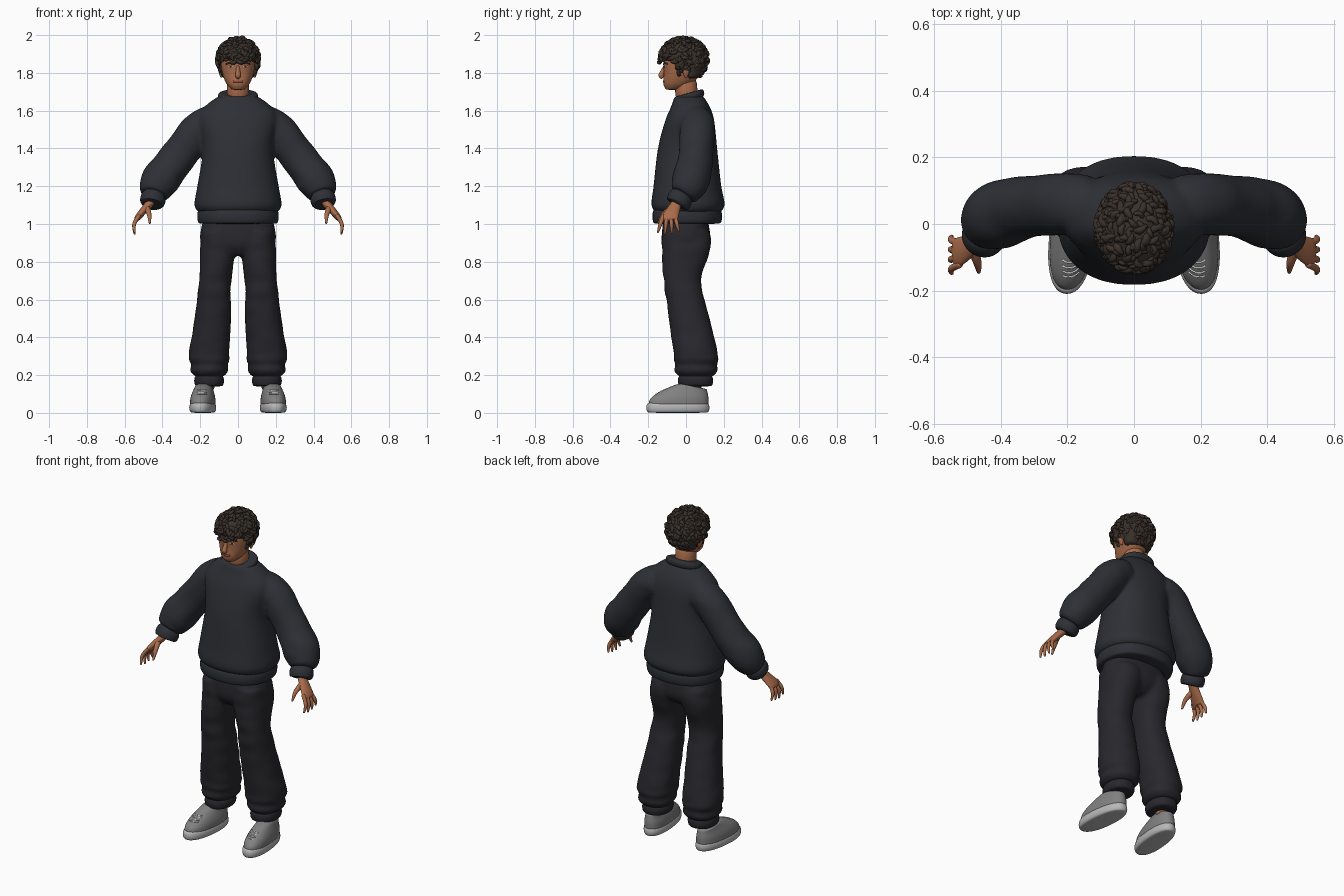
import bpy, bmesh, math, random
from mathutils import Vector, noise

if "Cube" in bpy.data.objects:
    bpy.data.objects.remove(bpy.data.objects["Cube"])
random.seed(4)


def material(name, red, green, blue):
    mat = bpy.data.materials.new(name)
    mat.use_nodes = True
    colour = (red, green, blue, 1)
    mat.diffuse_color = colour
    mat.node_tree.nodes["Principled BSDF"].inputs["Base Color"].default_value = colour
    return mat


def grey(name, value):
    return material(name, value, value, value)


knit = material("charcoal_knit", .027, .029, .036)
cloth = material("dark_cloth", .021, .021, .026)
skin = material("skin", .4, .15, .07)
lip_colour = material("lip", .25, .08, .05)
hair_colour = material("dark_brown_hair", .042, .031, .024)
shoe_grey = grey("shoe_grey", .22)
sole_grey = grey("sole_pale_grey", .48)
white = grey("white", .75)


def flow(rows, steps=4):
    """Smooth curve of number rows through a few key rows."""
    keys = [Vector(row) for row in rows]
    last = len(keys) - 1
    result = []
    for i in range(last):
        start, end = keys[i], keys[i + 1]
        lead = (end - keys[max(i - 1, 0)]) / 2
        tail = (keys[min(i + 2, last)] - start) / 2
        for k in range(steps):
            u = k / steps
            ease = u * u * (3 - 2 * u)
            result.append(start.lerp(end, ease) + lead * (u * (1 - u) ** 2) - tail * (u * u * (1 - u)))
    return result + [keys[last]]


def slab(z, left, right, front, back, slant=0, sides=28):
    """Horizontal rounded ring; slant raises the back and lowers the front."""
    middle = Vector(((left + right) / 2, (front + back) / 2, z))
    ring = []
    for i in range(sides):
        angle = math.tau * i / sides
        x, y = (math.copysign(abs(w) ** .88, w) for w in (math.cos(angle), math.sin(angle)))
        ring.append(middle + Vector((x * (right - left) / 2, y * (back - front) / 2, slant * y)))
    return ring


def stack(rows, centre=0):
    """Rings from rows of height, half width, front and back."""
    return [slab(z, centre - half, centre + half, front, back) for z, half, front, back in flow(rows)]


def rib(low, high, left, right, front, back, slant=0, inset=.014):
    """Band with a rounded edge, for hems, cuffs, the collar and soles."""
    rings = []
    for k in range(7):
        angle = math.pi * k / 6
        cut = inset * (1 - math.sin(angle))
        z = low + (high - low) * (1 - math.cos(angle)) / 2
        rings.append(slab(z, left + cut, right - cut, front + cut, back - cut, slant))
    return rings


def tube(rows, ref=(0, 1, 0), sides=16):
    """Rings along rows of x, y, z, radius along ref and optional radius across."""
    points = [Vector(row[:3]) for row in rows]
    rings = []
    for i, row in enumerate(rows):
        along = (points[min(i + 1, len(points) - 1)] - points[max(i - 1, 0)]).normalized()
        u = Vector(ref)
        u = (u - along * u.dot(along)).normalized()
        v = along.cross(u)
        angles = [math.tau * k / sides for k in range(sides)]
        rings.append([points[i] + u * row[3] * math.cos(a) + v * row[-1] * math.sin(a) for a in angles])
    return rings


def both(*lofts):
    """Lofts for the left side together with their mirror images."""
    mirrored = [[[Vector((-p.x, p.y, p.z)) for p in ring] for ring in rings] for rings in lofts]
    return list(lofts) + mirrored


def fold(rings, gather_below=0):
    """Soft cloth folds, with regular gathers near the bottom."""
    for ring in rings:
        middle = sum(ring, Vector()) / len(ring)
        gather = .009 * math.cos(105 * (middle.z - .225)) if middle.z < gather_below else 0
        for p in ring:
            amount = .008 * noise.noise(Vector((p.x, p.y, p.z * 2)) * 9) + gather
            p += (p - middle).normalized() * amount
    return rings


def build(name, lofts, mat, subsurf=1, fuse=False):
    bm = bmesh.new()
    for rings in lofts:
        loops = [[bm.verts.new(p) for p in ring] for ring in rings]
        count = len(loops[0])
        for a, b in zip(loops, loops[1:]):
            for i in range(count):
                j = (i + 1) % count
                bm.faces.new((a[i], a[j], b[j], b[i]))
        bm.faces.new(loops[0][::-1])
        bm.faces.new(loops[-1])
    bmesh.ops.recalc_face_normals(bm, faces=bm.faces)
    for face in bm.faces:
        face.smooth = True
    mesh = bpy.data.meshes.new(name)
    bm.to_mesh(mesh)
    bm.free()
    mesh.materials.append(mat)
    part = bpy.data.objects.new(name, mesh)
    bpy.context.collection.objects.link(part)
    if subsurf:
        rounding = part.modifiers.new("Round", 'SUBSURF')
        rounding.levels = rounding.render_levels = subsurf
    if fuse:
        remesh = part.modifiers.new("Fuse", 'REMESH')
        remesh.mode, remesh.voxel_size, remesh.use_smooth_shade = 'VOXEL', .01, True
        soften = part.modifiers.new("Soften", 'SMOOTH')
        soften.factor, soften.iterations = .5, 5
    return part


def stroke(target, start, end, z, radius, bow=0, depth=.003):
    """Thin line laid on the front of a target, bowed up in its middle."""
    bpy.context.view_layer.update()
    depsgraph = bpy.context.evaluated_depsgraph_get()
    rows = []
    for k in range(7):
        u = k / 3 - 1
        origin = Vector(((start + end) / 2 + u * (end - start) / 2, -1, z + bow * (1 - u * u)))
        hit, place, _, _ = target.ray_cast(origin, Vector((0, 1, 0)), depsgraph=depsgraph)
        if hit:
            rows.append((*place, depth, radius))
    return tube(rows, sides=8)


# Sweater: body and sleeves fused into one soft surface, then ribbed bands
body = stack([(1.06, .21, -.16, .18), (1.1, .233, -.185, .207), (1.2, .217, -.173, .188), (1.4, .187, -.15, .166),
              (1.55, .215, -.11, .15), (1.62, .18, -.08, .127), (1.68, .1, -.06, .09)])
sleeve = tube(flow([(.13, .055, 1.54, .09), (.2, .06, 1.51, .095, .105)[:4], (.33, .05, 1.34, .095),
                    (.42, .02, 1.22, .103), (.45, -.02, 1.15, .07)]), sides=24)
build("sweater", [body] + both(fold(sleeve)), knit, fuse=True)
build("sweater_hem", [rib(1, 1.08, -.218, .218, -.18, .193)], knit)
build("sweater_collar", [rib(1.65, 1.695, -.108, .108, -.065, .098, slant=.02)], knit)
cuff = tube(flow([(.442, -.02, 1.16, .055), (.448, -.03, 1.14, .068), (.455, -.04, 1.11, .066), (.457, -.045, 1.1, .05)]))
build("sweater_cuffs", both(cuff), knit)

# Trousers: hips and legs fused, gathered above the cuffs
hips = stack([(1.03, .185, -.12, .115), (.9, .2, -.13, .13), (.83, .1, -.09, .07)])
leg = [slab(*row) for row in flow([
    (.97, .005, .195, -.125, .12), (.88, .005, .2, -.13, .135), (.7, .035, .208, -.118, .08),
    (.5, .034, .23, -.09, .125), (.3, .045, .258, -.065, .17), (.19, .065, .24, -.05, .155)], steps=7)]
build("trousers", [hips] + both(fold(leg, gather_below=.32)), cloth, fuse=True)
build("trouser_cuffs", both(rib(.14, .2, .073, .233, -.044, .145)), cloth)


# Shoes: pale sole, grey upper sloping to the heel, laces, bare ankles
def shoe_shape(rings):
    for p in (p for ring in rings for p in ring):
        p.x -= p.y * .09
        p.z -= max(0, p.z - .08) * p.y * 3
    return rings


build("shoe_soles", both(shoe_shape(rib(0, .055, .113, .253, -.212, .126))), sole_grey)
upper = stack([(.04, .066, -.2, .12), (.08, .064, -.185, .12), (.12, .052, -.1, .115), (.15, .045, -.03, .11)], centre=.183)
uppers = build("shoe_uppers", both(shoe_shape(upper)), shoe_grey)
laces = [stroke(uppers, .165, .215, .1 + k * .008, .002) for k in range(4)]
build("shoe_laces", both(*laces), white, subsurf=0)
build("ankles", both(tube([(.16, .045, .1, .042), (.16, .05, .22, .042)])), skin)

# Hands: flat palm, four fingers fanned from front to back, thumb in front
hand = [tube(flow([(.45, -.04, 1.13, .028, .024), (.475, -.055, 1.1, .03, .022),
                   (.53, -.085, 1.035, .045, .017), (.535, -.087, 1.02, .035, .01)]))]
for k in range(4):
    knuckle, tip = .02 * k - .12, .038 * k - .15
    hand.append(tube(flow([(.52, knuckle, 1.05, .011), (.55, (knuckle + tip) / 2, 1, .011),
                           (.547, tip, .94 + .01 * abs(k - 1.3), .005)]), sides=10))
hand.append(tube(flow([(.485, -.07, 1.09, .018), (.47, -.12, 1.05, .013), (.467, -.147, 1, .005)]), sides=10))
build("hands", both(*hand), skin)

# Head, neck, nose and ears
head = build("head", [stack([(1.71, .03, -.105, -.04), (1.74, .06, -.12, .03), (1.8, .085, -.118, .08),
                             (1.87, .09, -.12, .09), (1.94, .07, -.09, .07)])], skin)
build("neck", [tube([(0, .01, 1.63, .06), (0, 0, 1.7, .06), (0, 0, 1.79, .06)], sides=20)], skin)
build("nose", [tube(flow([(0, -.106, 1.845, .008), (0, -.127, 1.8, .013), (0, -.131, 1.785, .015, .021)[:4],
                          (0, -.122, 1.774, .01)]))], skin)
build("ears", both(tube(flow([(.086, 0, 1.775, .006, .006), (.095, 0, 1.81, .02, .009), (.092, 0, 1.84, .01, .006)]))), skin)

# Facial details laid on the skin
build("lips", [stroke(head, -.026, .026, 1.755, .006)], lip_colour, subsurf=0)
build("eyes", both(stroke(head, .026, .051, 1.832, .0045)), white, subsurf=0)
build("irises", both(stroke(head, .034, .043, 1.832, .0045, depth=.005)), hair_colour, subsurf=0)
build("eyebrows", both(stroke(head, .018, .063, 1.846, .0045, bow=.007)), hair_colour, subsurf=0)

# Hair: a close cap covered in curled locks
build("hair_cap", [stack([(1.77, .08, -.01, .07), (1.84, .1, -.045, .105), (1.87, .104, -.125, .11),
                          (1.93, .095, -.125, .1), (1.98, .03, -.05, .02)])], hair_colour)
centre, size = Vector((0, -.013, 1.872)), Vector((.102, .12, .106))
locks = []
while len(locks) < 340:
    direction = Vector([random.gauss(0, 1) for _ in range(3)]).normalized()
    root = centre + direction * size
    hairline = 1.872 if root.y < -.05 else 1.79
    if root.z < hairline:
        continue
    normal = Vector([d / s for d, s in zip(direction, size)]).normalized()
    sweep = Vector((random.uniform(-1, 1), random.uniform(-1, 1), random.uniform(-1.3, .3)))
    sweep = (sweep - normal * sweep.dot(normal)).normalized()
    side = normal.cross(sweep) * random.choice((-1, 1))
    scale = random.uniform(.75, 1.1)
    rows = []
    for k in range(5):
        u = k / 4
        curl = normal * (.016 * math.sin(2.5 * u) - .006) + sweep * .04 * u + side * .008 * math.sin(4.4 * u)
        rows.append((*(root + curl * scale), .013 * scale * math.sqrt(math.sin(math.pi * (.2 + .75 * u)))))
    locks.append(tube(rows, ref=normal, sides=6))
build("hair_locks", locks, hair_colour)
